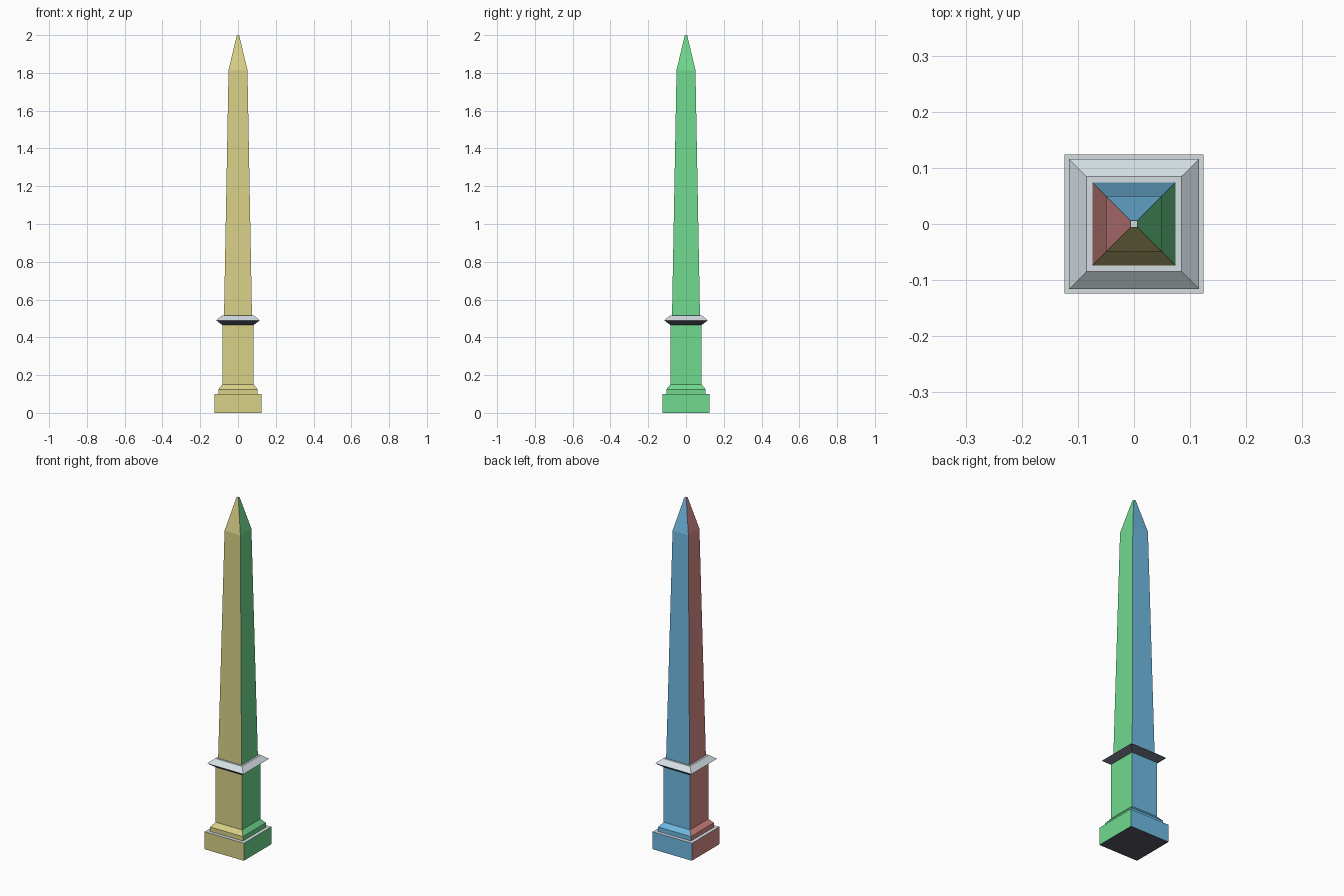
import bpy, bmesh

if "Cube" in bpy.data.objects:
    bpy.data.objects.remove(bpy.data.objects["Cube"])


def material(name, srgb):
    m = bpy.data.materials.new(name)
    lin = [c / 12.92 if c <= 0.04045 else ((c + 0.055) / 1.055) ** 2.4 for c in srgb]
    m.diffuse_color = (*lin, 1)
    m.use_nodes = True
    m.node_tree.nodes["Principled BSDF"].inputs["Base Color"].default_value = m.diffuse_color
    return m


# One colour per facing direction
MATS = [
    material("front yellow", (0.85, 0.82, 0.53)),
    material("right green", (0.44, 0.85, 0.56)),
    material("back blue", (0.44, 0.73, 0.89)),
    material("left red", (0.85, 0.55, 0.54)),
    material("top pale grey", (0.83, 0.87, 0.89)),
    material("underside dark grey", (0.33, 0.34, 0.39)),
]


def direction(n):
    if abs(n.z) > 0.72:
        return 4 if n.z > 0 else 5
    if abs(n.y) >= abs(n.x):
        return 0 if n.y < 0 else 2
    return 1 if n.x > 0 else 3


def square_loft(name, profile):
    """Stack square rings (half width, height) into a closed solid."""
    bm = bmesh.new()
    rings = [[bm.verts.new((sx * h, sy * h, z))
              for sx, sy in ((-1, -1), (1, -1), (1, 1), (-1, 1))] for h, z in profile]
    bm.faces.new(rings[0][::-1])
    bm.faces.new(rings[-1])
    for a, b in zip(rings, rings[1:]):
        for i in range(4):
            j = (i + 1) % 4
            bm.faces.new((a[i], a[j], b[j], b[i]))
    bm.normal_update()
    for f in bm.faces:
        f.material_index = direction(f.normal)
    me = bpy.data.meshes.new(name)
    bm.to_mesh(me)
    bm.free()
    for m in MATS:
        me.materials.append(m)
    ob = bpy.data.objects.new(name, me)
    bpy.context.collection.objects.link(ob)
    return ob


# Stepped foot and pedestal with a sloped moulding
square_loft("base_block", [(0.124, 0), (0.124, 0.10)])
square_loft("pedestal", [(0.104, 0.10), (0.104, 0.125), (0.083, 0.15), (0.083, 0.465)])
# Collar flaring out and back in
square_loft("collar", [(0.083, 0.465), (0.1155, 0.49), (0.085, 0.515)])
# Tapered shaft with its pointed cap
square_loft("shaft", [(0.074, 0.515), (0.05, 1.815), (0.006, 2.0)])
